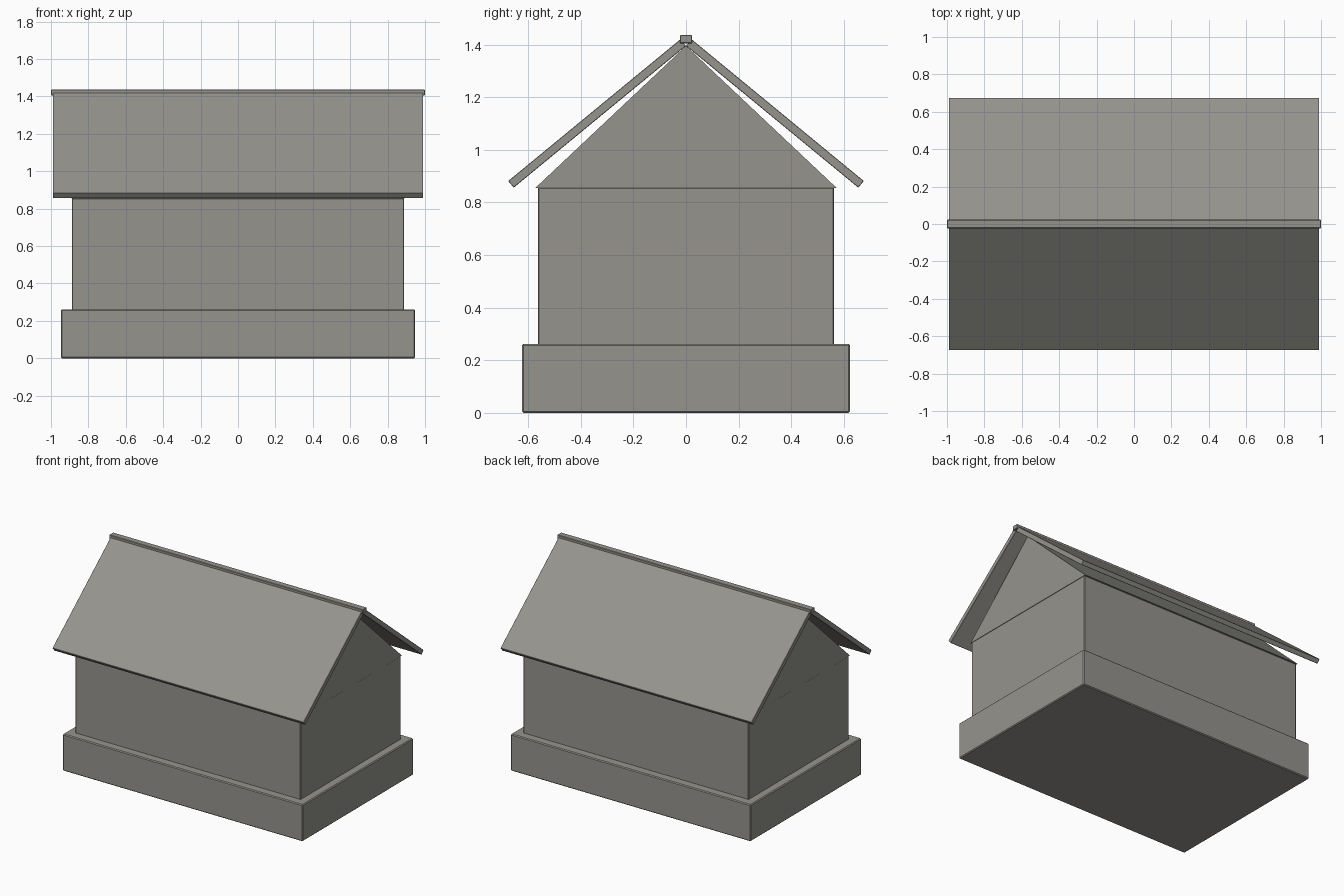
import bpy
import math

old = bpy.data.objects.get("Cube")
if old:
    bpy.data.objects.remove(old, do_unlink=True)

# Single stone colour
stone = bpy.data.materials.new("stone_grey")
stone.use_nodes = True
colour = (0.30, 0.295, 0.27, 1)
stone.diffuse_color = colour
stone.node_tree.nodes["Principled BSDF"].inputs["Base Color"].default_value = colour


def extrude_profile(name, profile, half_length, bevel=0.0):
    """Extrude a closed (y, z) outline along x, centred on x = 0."""
    n = len(profile)
    verts = [(x, y, z) for x in (-half_length, half_length) for y, z in profile]
    faces = [tuple(reversed(range(n))), tuple(range(n, 2 * n))]
    faces += [(i, (i + 1) % n, (i + 1) % n + n, i + n) for i in range(n)]
    mesh = bpy.data.meshes.new(name)
    mesh.from_pydata(verts, [], faces)
    mesh.materials.append(stone)
    obj = bpy.data.objects.new(name, mesh)
    bpy.context.collection.objects.link(obj)
    if bevel:
        mod = obj.modifiers.new("soft_edges", 'BEVEL')
        mod.width = bevel
        mod.segments = 1
    return obj


def block(name, half_x, half_y, bottom, top, bevel):
    outline = [(-half_y, bottom), (half_y, bottom), (half_y, top), (-half_y, top)]
    return extrude_profile(name, outline, half_x, bevel)


# Foundation and walls
block("foundation", 0.946, 0.624, 0, 0.262, 0.006)
block("walls", 0.888, 0.563, 0.24, 0.857, 0.004)

# Solid gable between the walls and the roof
extrude_profile("gable", [(-0.573, 0.855), (0.573, 0.855), (0, 1.395)], 0.89)

# Two sloping roof panels with square-cut edges
eave_y, eave_z, peak_z, thick = 0.655, 0.856, 1.395, 0.033
angle = math.atan2(peak_z - eave_z, eave_y)
ny, nz = thick * math.sin(angle), thick * math.cos(angle)
for name, side in (("front_roof_panel", -1), ("back_roof_panel", 1)):
    outline = [(0, peak_z), (side * eave_y, eave_z),
               (side * (eave_y + ny), eave_z + nz), (side * ny, peak_z + nz)]
    if side > 0:
        outline.reverse()
    if side < 0:
        outline.reverse()
    panel = extrude_profile(name, outline if side > 0 else outline[::-1], 0.99, 0.002)
    # Keep outward-facing normals on both mirrored outlines
    area = sum(a[0] * b[1] - b[0] * a[1]
               for a, b in zip(outline, outline[1:] + outline[:1]))
    if (area < 0) == (side > 0):
        panel.data.flip_normals()

# Ridge cap
block("ridge_cap", 1.0, 0.023, 1.405, 1.437, 0.003)
